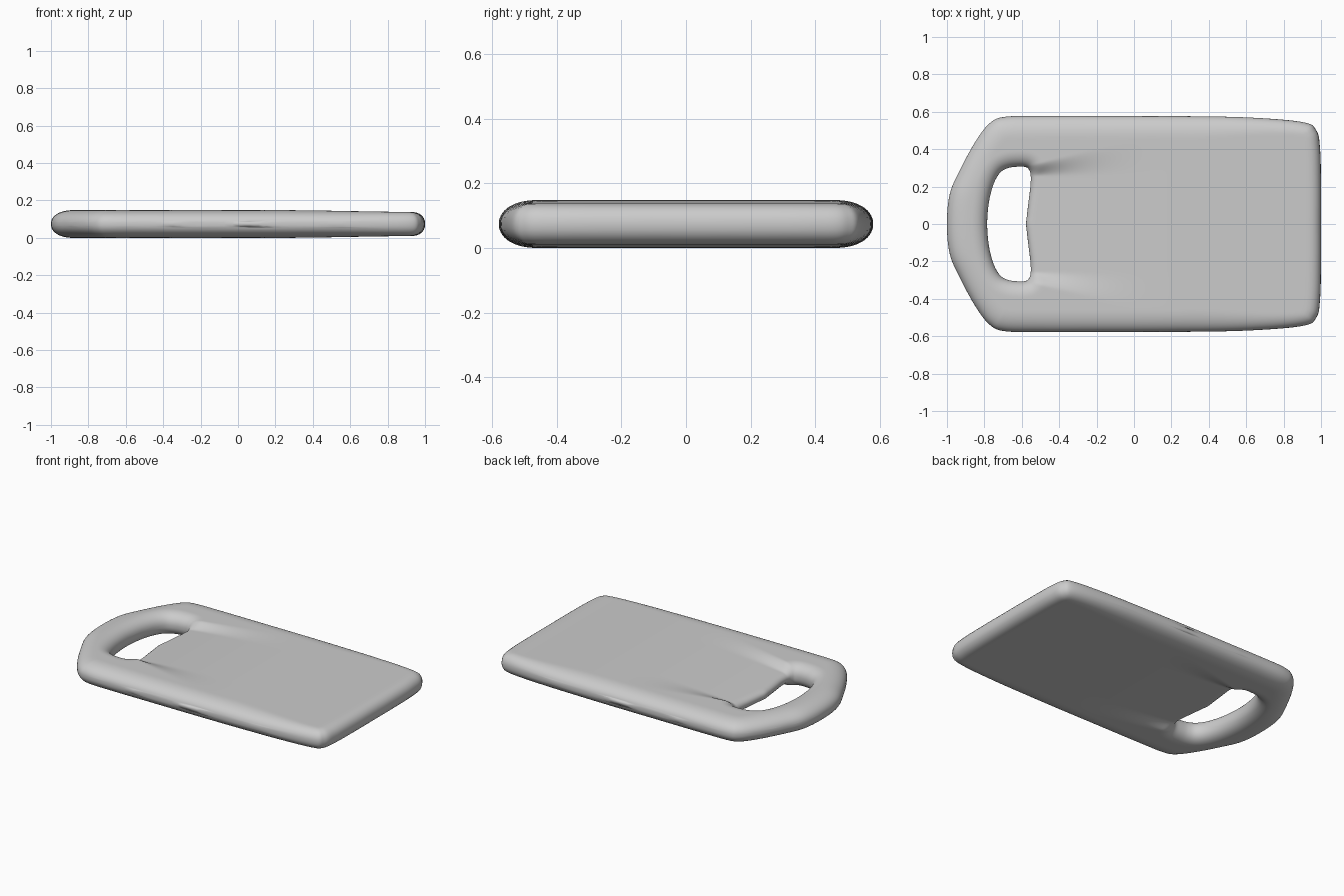
import bpy, bmesh, math
from mathutils import Vector
from mathutils.kdtree import KDTree

cube = bpy.data.objects.get("Cube")
if cube:
    bpy.data.objects.remove(cube, do_unlink=True)

HALF = 0.074      # half thickness of the rim
RINGS = 44        # loops between the handle hole and the outer edge
STEPS = 9         # curve samples per key point

# Half outlines from the handle end to the far end
outer_keys = [(-1, 0), (-.985, .16), (-.93, .29), (-.845, .445), (-.77, .54),
              (-.69, .573), (-.5, .578), (-.2, .578), (.2, .577), (.6, .57),
              (.9, .545), (.975, .5), (.995, .4), (1, .2), (1, 0)]
hole_keys = [(-.785, 0), (-.775, .12), (-.75, .215), (-.715, .275), (-.67, .3),
             (-.61, .307), (-.575, .303), (-.56, .288), (-.553, .265), (-.552, .23),
             (-.555, .19), (-.56, .15), (-.565, .11), (-.572, .05), (-.577, 0)]


def closed_curve(keys, steps):
    """Mirror a half outline across y and round it through its points."""
    pts = [Vector(k) for k in keys]
    pts += [Vector((p.x, -p.y)) for p in reversed(pts[1:-1])]
    n, out = len(pts), []
    for i in range(n):
        a, b, c, d = (pts[(i + k) % n] for k in (-1, 0, 1, 2))
        for s in range(steps):
            t = s / steps
            out.append(b + (c - a) * t / 2
                       + (2 * a - 5 * b + 4 * c - d) * t ** 2 / 2
                       + (3 * b - a - 3 * c + d) * t ** 3 / 2)
    return out


def edge_tree(keys):
    pts = closed_curve(keys, 100)
    tree = KDTree(len(pts))
    for i, p in enumerate(pts):
        tree.insert(p.to_3d(), i)
    tree.balance()
    return tree


def smooth(a, b, v):
    t = min(max((v - a) / (b - a), 0), 1)
    return t * t * (3 - 2 * t)


def rounded(distance, radius):
    k = 1 - min(distance / radius, 1)
    return (1 - k ** 2.2) ** (1 / 2.2)


outer_tree, hole_tree = edge_tree(outer_keys), edge_tree(hole_keys)


def half_height(p):
    """Thick rim, panel thinning towards the hole, rounded edges."""
    y = abs(p.y)
    along = min(max((p.x + .58) / .8, 0), 1)
    dip = .045 * (1 - along) ** 2 * smooth(-.62, -.56, p.x)
    dip *= 1 - smooth(.255, .31 + .2 * along, y)
    h = HALF - dip - .01 * smooth(.2, 1, p.x)
    to_outer = outer_tree.find(p.to_3d())[2]
    to_hole = hole_tree.find(p.to_3d())[2]
    return h * rounded(to_outer, .12 - .05 * smooth(.3, 1, p.x)) * rounded(to_hole, 1.2 * h)


# Board: loops from the hole to the outer edge, top and underside
outer, hole = closed_curve(outer_keys, STEPS), closed_curve(hole_keys, STEPS)
count = len(outer)
bm = bmesh.new()
for side in (1, -1):
    loops = []
    for r in range(RINGS + 1):
        t = (1 - math.cos(math.pi * r / RINGS)) / 2
        loop = []
        for a, b in zip(hole, outer):
            p = a.lerp(b, t)
            h = half_height(p) if 0 < r < RINGS else 0
            loop.append(bm.verts.new((p.x, p.y, HALF + side * h)))
        loops.append(loop)
    for inner, outward in zip(loops, loops[1:]):
        for i in range(count):
            j = (i + 1) % count
            bm.faces.new((inner[i], outward[i], outward[j], inner[j]))
bmesh.ops.remove_doubles(bm, verts=bm.verts, dist=.00001)
bmesh.ops.recalc_face_normals(bm, faces=bm.faces)
for face in bm.faces:
    face.smooth = True

mesh = bpy.data.meshes.new("board_with_handle")
bm.to_mesh(mesh)
bm.free()
board = bpy.data.objects.new("board_with_handle", mesh)
bpy.context.collection.objects.link(board)

# Plain grey
grey = bpy.data.materials.new("light_grey")
grey.use_nodes = True
colour = (.6, .6, .6, 1)
grey.diffuse_color = colour
grey.node_tree.nodes["Principled BSDF"].inputs["Base Color"].default_value = colour
mesh.materials.append(grey)
